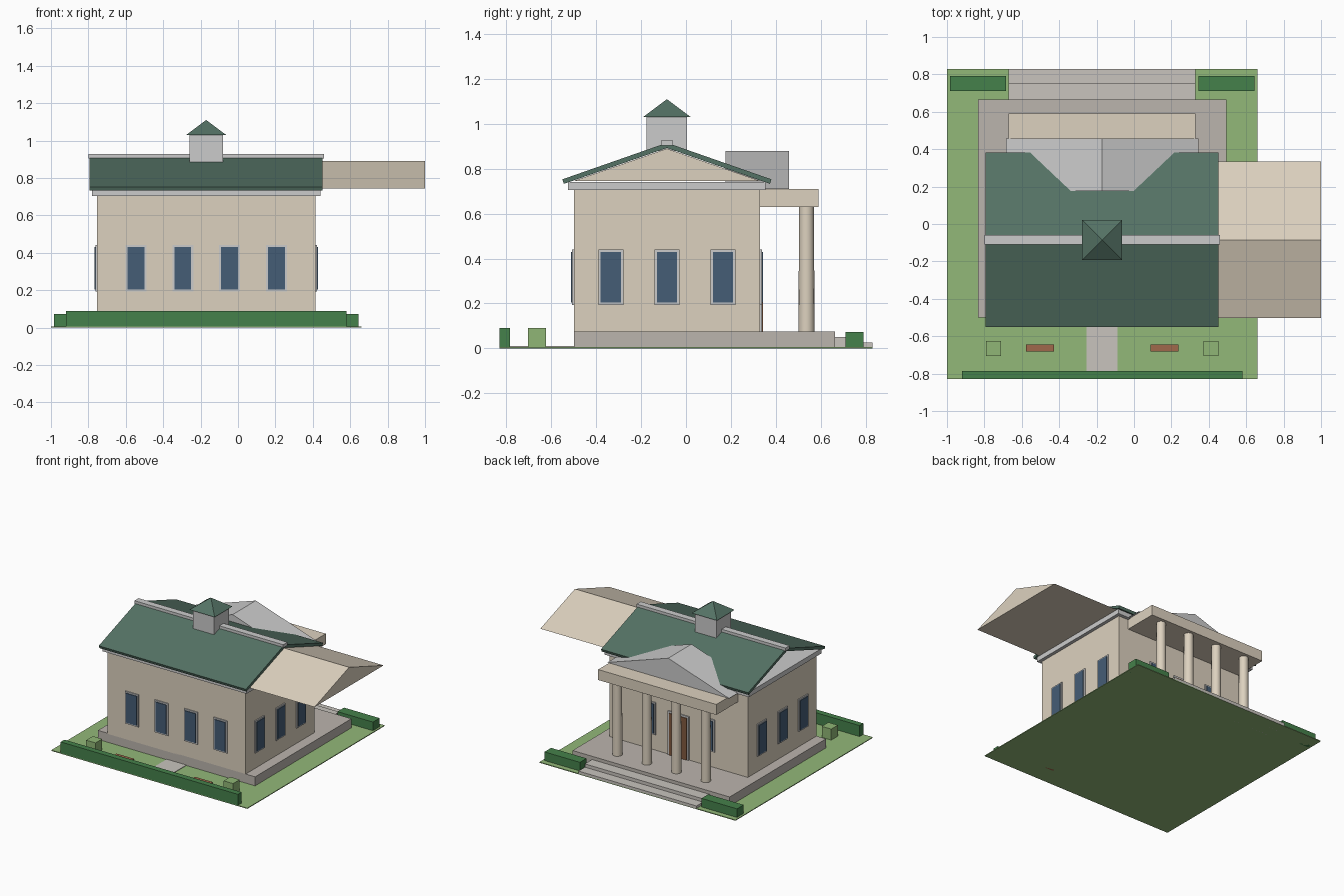
import bpy, math

if "Cube" in bpy.data.objects:
    bpy.data.objects.remove(bpy.data.objects["Cube"])

CX, CY = -0.17, -0.085   # centre of the house body


def mat(name, r, g, b):
    m = bpy.data.materials.new(name)
    m.diffuse_color = (r, g, b, 1)
    m.use_nodes = True
    m.node_tree.nodes["Principled BSDF"].inputs["Base Color"].default_value = m.diffuse_color
    return m


TAN = mat("tan_stone", 0.72, 0.64, 0.52)
WHITE = mat("white_trim", 0.78, 0.78, 0.75)
STONE = mat("grey_stone", 0.50, 0.46, 0.42)
STEP = mat("step_stone", 0.58, 0.55, 0.51)
ROOF = mat("green_roof", 0.09, 0.17, 0.13)
LAWN = mat("lawn", 0.29, 0.48, 0.19)
HEDGE = mat("hedge", 0.06, 0.22, 0.07)
BUSH = mat("bush", 0.28, 0.47, 0.18)
GLASS = mat("glass", 0.06, 0.11, 0.18)
DOOR = mat("door_wood", 0.22, 0.10, 0.05)
BENCH = mat("bench_wood", 0.35, 0.14, 0.07)


def mesh(name, verts, faces, m):
    me = bpy.data.meshes.new(name)
    me.from_pydata(verts, [], faces)
    me.materials.append(m)
    o = bpy.data.objects.new(name, me)
    bpy.context.collection.objects.link(o)
    return o


def box(name, x0, x1, y0, y1, z0, z1, m):
    v = [(x, y, z) for z in (z0, z1) for x, y in ((x0, y0), (x1, y0), (x1, y1), (x0, y1))]
    f = [(3, 2, 1, 0), (4, 5, 6, 7)] + [(i, (i + 1) % 4, (i + 1) % 4 + 4, i + 4) for i in range(4)]
    return mesh(name, v, f, m)


def extrude(name, profile, a, b, axis, m):
    """Extrude a (horizontal, z) profile along x or y."""
    n = len(profile)
    if axis == 'x':
        v = [(t, p, z) for t in (a, b) for p, z in profile]
    else:
        v = [(p, t, z) for t in (b, a) for p, z in profile]
    f = [tuple(range(n))[::-1], tuple(range(n, 2 * n))]
    f += [(i, (i + 1) % n, (i + 1) % n + n, i + n) for i in range(n)]
    return mesh(name, v, f, m)


def cone(name, x, y, z0, z1, r0, r1, n, m, rot=0):
    bpy.ops.mesh.primitive_cone_add(vertices=n, radius1=r0, radius2=r1, depth=z1 - z0,
                                    location=(x, y, (z0 + z1) / 2), rotation=(0, 0, rot))
    o = bpy.context.object
    o.name = name
    o.data.materials.append(m)
    return o


def opening(name, along, wall, side, axis, w, z0, z1, m, border=0.011):
    """Trim frame with a slightly prouder panel on a wall plane."""
    for part, half, lo, hi, out, mm in (
            ("frame", w / 2 + border, z0 - border, z1 + border, 0.008, WHITE),
            ("panel", w / 2, z0, z1, 0.013, m)):
        lo = max(lo, 0.075)
        p, q = sorted((wall - side * 0.01, wall + side * out))
        if axis == 'y':
            box(f"{name}_{part}", along - half, along + half, p, q, lo, hi, mm)
        else:
            box(f"{name}_{part}", p, q, along - half, along + half, lo, hi, mm)


# Garden: lawn, path, hedges, bushes, benches
box("lawn", -1, 0.66, -0.83, 0.83, 0, 0.006, LAWN)
box("path", CX - 0.083, CX + 0.083, -0.785, -0.5, 0, 0.010, STEP)
box("long_hedge", CX - 0.75, CX + 0.75, -0.83, -0.785, 0, 0.09, HEDGE)
for s, side in ((-1, "left"), (1, "right")):
    hx = CX + s * 0.665
    box(f"{side}_hedge", hx - 0.15, hx + 0.15, 0.71, 0.79, 0, 0.072, HEDGE)
    bx = CX + s * 0.582
    box(f"{side}_bush", bx - 0.04, bx + 0.04, -0.705, -0.625, 0, 0.09, BUSH)
    nx = CX + s * 0.332
    box(f"{side}_bench", nx - 0.075, nx + 0.075, -0.682, -0.645, 0, 0.022, BENCH)

# Plinth and steps
box("plinth", -0.835, 0.495, -0.5, 0.665, 0, 0.075, STONE)
box("upper_step", CX - 0.5, CX + 0.5, 0.66, 0.752, 0, 0.05, STEP)
box("lower_step", CX - 0.5, CX + 0.5, 0.75, 0.83, 0, 0.025, STEP)

# House body and cornice
box("walls", CX - 0.585, CX + 0.585, -0.5, 0.33, 0.07, 0.71, TAN)
box("cornice", CX - 0.61, CX + 0.61, -0.525, 0.355, 0.705, 0.742, WHITE)

# Windows on three walls, plus door wall
for i in range(4):
    opening(f"front_window_{i}", CX + (i - 1.5) * 0.25, -0.5, -1, 'y', 0.09, 0.205, 0.43, GLASS)
for i in range(3):
    for s in (-1, 1):
        opening(f"side_window_{i}_{s}", CY + (i - 1) * 0.25, CX + s * 0.585, s, 'x', 0.09, 0.205, 0.43, GLASS)
for s in (-1, 1):
    opening(f"back_window_{s}", CX + s * 0.25, 0.33, 1, 'y', 0.09, 0.205, 0.43, GLASS)
opening("door", CX, 0.33, 1, 'y', 0.15, 0.075, 0.395, DOOR, 0.014)

# Roof, ridge cap and the long gable block that runs out to the right
extrude("roof", [(CY - 0.466, 0.753), (CY - 0.459, 0.733), (CY, 0.893), (CY + 0.459, 0.733),
                 (CY + 0.466, 0.753), (CY, 0.916)], CX - 0.623, CX + 0.623, 'x', ROOF)
box("ridge_cap", CX - 0.63, CX + 0.63, CY - 0.025, CY + 0.025, 0.903, 0.928, WHITE)
extrude("gable_block", [(CY - 0.418, 0.745), (CY + 0.418, 0.745), (CY, 0.89)], CX, 1.0, 'x', TAN)

# Cupola
box("cupola", CX - 0.09, CX + 0.09, CY - 0.09, CY + 0.09, 0.88, 1.03, WHITE)
cone("cupola_roof", CX, CY, 1.03, 1.11, 0.107 * math.sqrt(2), 0, 4, ROOF, math.pi / 4)

# Portico: entablature, pediment, columns
box("entablature", CX - 0.5, CX + 0.5, 0.33, 0.59, 0.63, 0.71, TAN)
extrude("pediment", [(CX - 0.515, 0.71), (CX + 0.515, 0.71), (CX, 0.88)], 0.177, 0.458, 'y', WHITE)
for i in range(4):
    cone(f"column_{i}", CX + (i - 1.5) * 0.25, 0.537, 0.07, 0.635, 0.036, 0.033, 16, TAN)
    bpy.ops.object.shade_smooth_by_angle()
